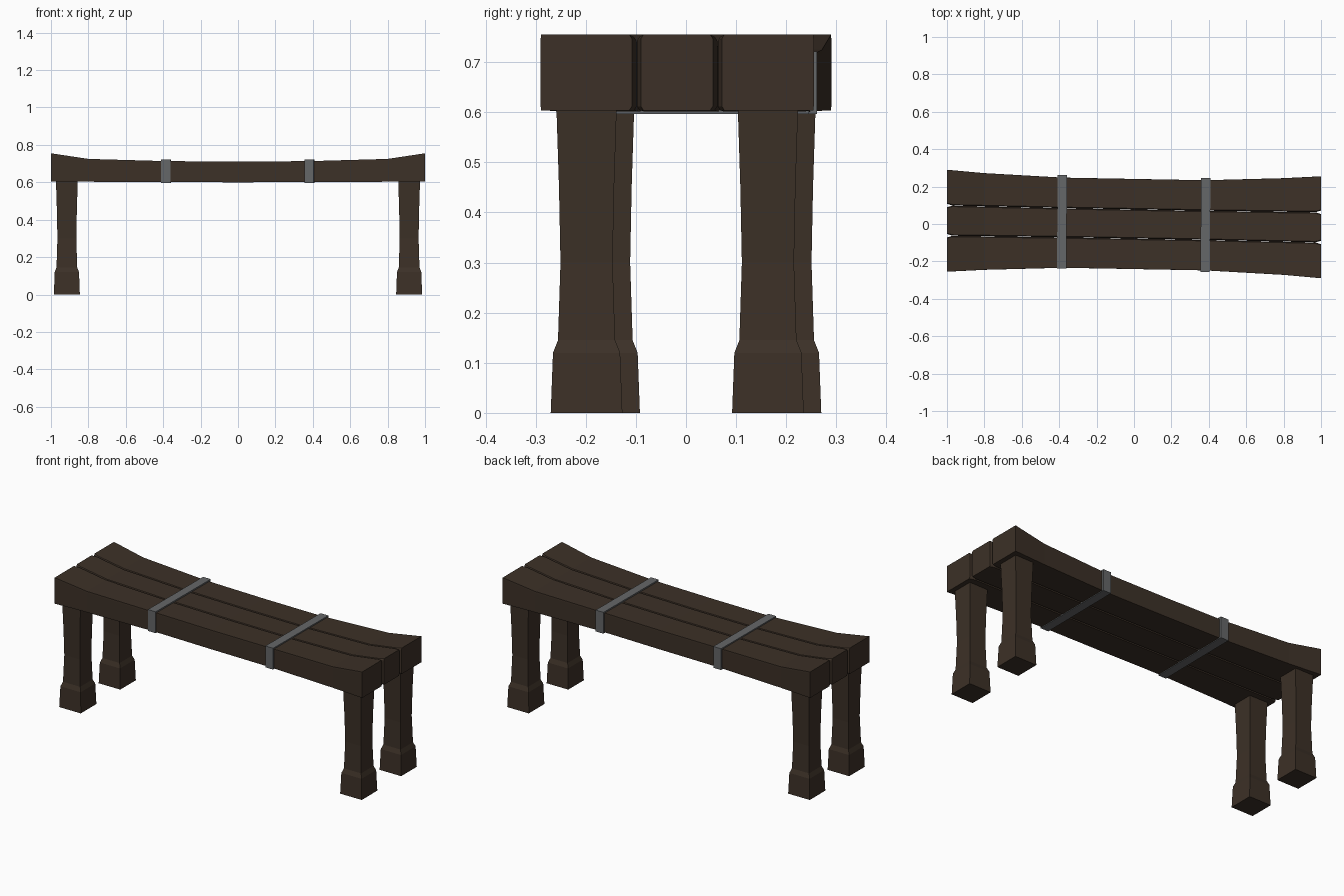
import bpy, bmesh

if "Cube" in bpy.data.objects:
    bpy.data.objects.remove(bpy.data.objects["Cube"])

def material(name, rgb):
    m = bpy.data.materials.new(name)
    m.diffuse_color = (*rgb, 1)
    m.use_nodes = True
    m.node_tree.nodes["Principled BSDF"].inputs["Base Color"].default_value = m.diffuse_color
    return m

wood = material("dark_wood", (0.045, 0.030, 0.020))
iron = material("iron", (0.13, 0.135, 0.14))

def make(name, bm, mat):
    bmesh.ops.recalc_face_normals(bm, faces=bm.faces)
    me = bpy.data.meshes.new(name)
    bm.to_mesh(me)
    bm.free()
    me.materials.append(mat)
    ob = bpy.data.objects.new(name, me)
    bpy.context.collection.objects.link(ob)
    return ob

def loft(name, sections, mat):
    """Skin a list of closed sections and cap both ends."""
    bm = bmesh.new()
    rings = [[bm.verts.new(p) for p in s] for s in sections]
    n = len(rings[0])
    for a, b in zip(rings, rings[1:]):
        for i in range(n):
            j = (i + 1) % n
            bm.faces.new((a[i], a[j], b[j], b[i]))
    bm.faces.new(rings[0])
    bm.faces.new(rings[-1])
    return make(name, bm, mat)

def lerp_at(x, pts):
    for (x0, v0), (x1, v1) in zip(pts, pts[1:]):
        if x <= x1:
            return v0 + (v1 - v0) * (x - x0) / (x1 - x0)
    return pts[-1][1]

# Seat outline curves; the opposite edges are the same curves turned 180 degrees
OUTER = [(-1, .29), (-.8, .272), (-.38, .248), (.38, .234), (.8, .245), (1, .255)]
SEAM = [(-1, .099), (-.38, .085), (.38, .071), (1, .0625)]
TOP = [(0, .711), (.38, .713), (.8, .725), (1, .755)]
BOTTOM = [(0, .600), (.38, .601), (1, .604)]
STATIONS = [-1, -.97, -.8, -.38, 0, .38, .8, .97, 1]

def outer(x): return lerp_at(x, OUTER)
def seam(x): return lerp_at(x, SEAM)

# Planks, with V-grooved seams that open into notches at the ends
def plank(name, low, high, low_seam, high_seam):
    sections = []
    for x in STATIONS:
        gap = 0.009 if abs(x) == 1 else 0.0005
        y0, y1 = low(x) + gap * low_seam, high(x) - gap * high_seam
        c0, c1 = (0.005 if s else 0.0005 for s in (low_seam, high_seam))
        t, b, d = lerp_at(abs(x), TOP), lerp_at(abs(x), BOTTOM), 0.008
        sections.append([(x, y0 + c0, b), (x, y1 - c1, b), (x, y1, b + d), (x, y1, t - d),
                         (x, y1 - c1, t), (x, y0 + c0, t), (x, y0, t - d), (x, y0, b + d)])
    loft(name, sections, wood)

plank("front_plank", lambda x: -outer(-x), lambda x: -seam(-x), 0, 1)
plank("middle_plank", lambda x: -seam(-x), seam, 1, 1)
plank("back_plank", seam, outer, 1, 0)

# Legs: flared square posts on wider feet
PROFILE = [(0, .0715), (.12, .067), (.145, .057), (.3, .052), (.45, .055), (.605, .060)]
for name, cx, cy in (("front_right_leg", .915, -.1985), ("back_right_leg", .915, .1635),
                     ("back_left_leg", -.915, .1985), ("front_left_leg", -.915, -.1635)):
    loft(name, [[(cx + sx * h * .97, cy + sy * h, z)
                 for sx, sy in ((-1, -1), (1, -1), (1, 1), (-1, 1))] for z, h in PROFILE], wood)

# Iron straps: closed bands wrapped around the seat
def strap(name, cx, y0, y1):
    z0, z1, t = .597, .721, .010
    rings = []
    for dx in (-.025, .025):
        for o in (0, t):
            rings.append([(cx + dx + .008 * y, y, z) for y, z in
                          ((y0 + o, z0 + o), (y1 - o, z0 + o), (y1 - o, z1 - o), (y0 + o, z1 - o))])
    bm = bmesh.new()
    r = [[bm.verts.new(p) for p in ring] for ring in rings]
    loop = [r[0], r[2], r[3], r[1]]
    for k in range(4):
        a, b = loop[k], loop[(k + 1) % 4]
        for i in range(4):
            j = (i + 1) % 4
            bm.faces.new((a[i], a[j], b[j], b[i]))
    make(name, bm, iron)

strap("left_strap", -.385, -.239, .261)
strap("right_strap", .382, -.256, .245)
